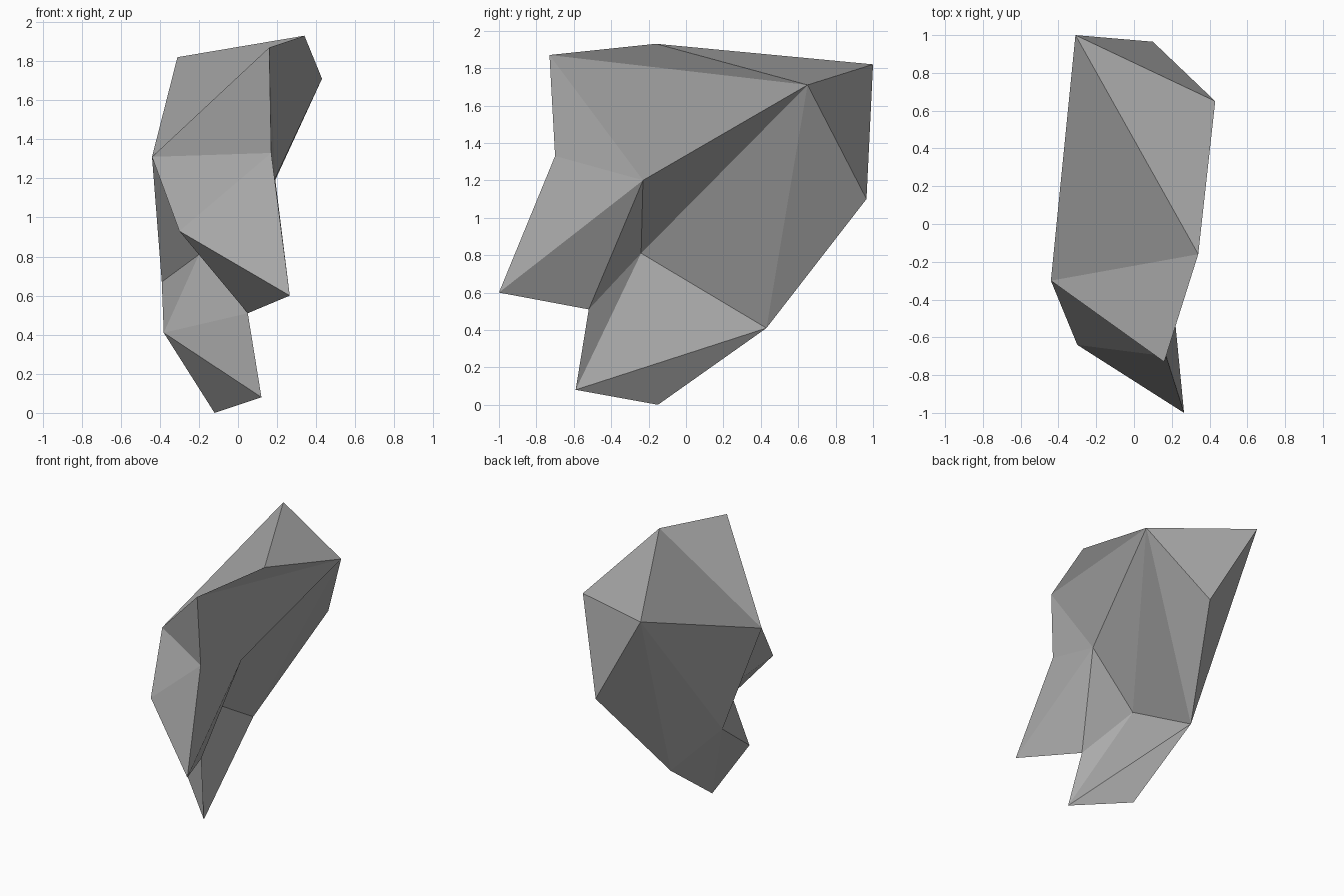
import bpy, bmesh

if "Cube" in bpy.data.objects:
    bpy.data.objects.remove(bpy.data.objects["Cube"])

# Faceted boulder: named corner points joined by flat facets
corners = {
    # crown
    "A": (0.34, -0.16, 1.93), "B": (0.16, -0.73, 1.87), "C": (0.43, 0.65, 1.71),
    "D": (-0.31, 1.0, 1.82), "E": (0.10, 0.965, 1.10), "F": (-0.44, -0.30, 1.31),
    # front overhang
    "G": (0.17, -0.70, 1.33), "H": (0.19, -0.23, 1.20), "I": (0.265, -1.0, 0.60),
    "J": (-0.30, -0.64, 0.93), "K": (0.05, -0.52, 0.51),
    # notch under the overhang (right and left side)
    "L": (-0.19, -0.24, 0.81), "R": (-0.20, -0.24, 0.81),
    # foot
    "M": (0.12, -0.59, 0.08), "N": (-0.12, -0.15, 0.0), "O": (-0.17, 0.43, 0.41),
    "P": (-0.39, 0.11, 0.67), "Q": (-0.38, -0.235, 0.41),
}
facets = {
    "top": "ADF AFB ACD ABC",
    "right": "BCH BHG GHI HIK HKL HLC LCO COE CED",
    "front": "FBG FGJ GJI JIK JKR",
    "foot": "LKM LMO MNO RKQ KQM MNQ",
    "left": "FJR FRP RPQ DPF DOP PON PNQ",
    "back": "DEO",
}

bm = bmesh.new()
v = {name: bm.verts.new(co) for name, co in corners.items()}
for side in facets.values():
    for tri in side.split():
        bm.faces.new([v[c] for c in tri])
bmesh.ops.recalc_face_normals(bm, faces=bm.faces)
if bm.calc_volume(signed=True) < 0:
    bmesh.ops.reverse_faces(bm, faces=bm.faces)

# one plain stone grey
stone = bpy.data.materials.new("stone_grey")
stone.diffuse_color = (0.4, 0.4, 0.4, 1)
stone.use_nodes = True
stone.node_tree.nodes["Principled BSDF"].inputs["Base Color"].default_value = stone.diffuse_color

mesh = bpy.data.meshes.new("boulder")
bm.to_mesh(mesh)
bm.free()
mesh.materials.append(stone)
bpy.context.collection.objects.link(bpy.data.objects.new("boulder", mesh))
